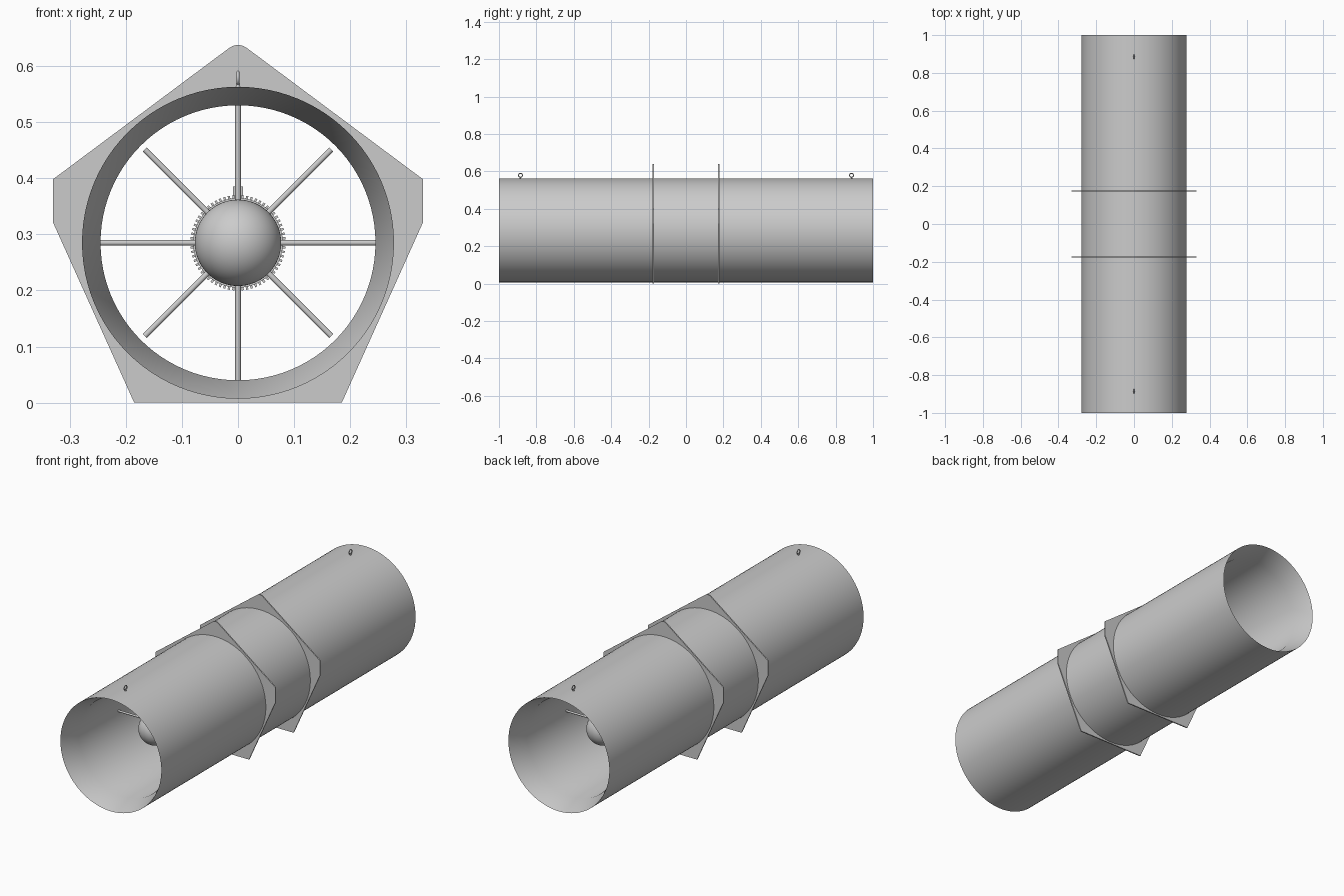
import bpy, bmesh, math
from mathutils import Vector, Matrix

if "Cube" in bpy.data.objects:
    bpy.data.objects.remove(bpy.data.objects["Cube"])

CZ = 0.285  # height of the duct axis


def make_object(name, bm, smooth=True):
    bmesh.ops.recalc_face_normals(bm, faces=bm.faces)
    mesh = bpy.data.meshes.new(name)
    bm.to_mesh(mesh)
    bm.free()
    ob = bpy.data.objects.new(name, mesh)
    bpy.context.collection.objects.link(ob)
    if smooth:
        bpy.ops.object.select_all(action='DESELECT')
        ob.select_set(True)
        bpy.context.view_layer.objects.active = ob
        bpy.ops.object.shade_smooth_by_angle(angle=math.radians(30))
    return ob


def lathe(name, profile, closed, steps=96):
    """Spin (radius, y) points around the duct axis."""
    bm = bmesh.new()
    vs = [bm.verts.new((r, y, CZ)) for r, y in profile]
    edges = [bm.edges.new(p) for p in zip(vs, vs[1:])]
    if closed:
        edges.append(bm.edges.new((vs[-1], vs[0])))
    bmesh.ops.spin(bm, geom=vs + edges, cent=(0, 0, CZ), axis=(0, 1, 0),
                   angle=math.tau, steps=steps)
    bmesh.ops.remove_doubles(bm, verts=bm.verts, dist=1e-5)
    return make_object(name, bm)


def rods(name, y, r0, r1, radius, angles):
    """Radial round bars standing between two radii."""
    bm = bmesh.new()
    for a in angles:
        d = Vector((math.cos(a), 0, math.sin(a)))
        m = Matrix.Translation(Vector((0, y, CZ)) + d * (r0 + r1) / 2)
        m = m @ d.to_track_quat('Z', 'Y').to_matrix().to_4x4()
        bmesh.ops.create_cone(bm, cap_ends=True, segments=16, radius1=radius,
                              radius2=radius, depth=r1 - r0, matrix=m)
    return make_object(name, bm)


def box(bm, size, matrix):
    bmesh.ops.create_cube(bm, size=1, matrix=matrix @ Matrix.Diagonal((*size, 1)))


# Double-walled duct with flared mouths
lathe("duct", [(0.278, -1), (0.278, 1), (0.245, 0.9), (0.245, -0.9)], True)

# Central hub with domed ends
R, E = 0.077, 0.65
dome = [(R * math.sin(t * math.pi / 32), -E - R * math.cos(t * math.pi / 32))
        for t in range(17)]
lathe("hub", dome + [(r, -y) for r, y in reversed(dome)], False, 64)

# Motor body, cooling fins and terminal box
lathe("motor", [(0, -0.35), (0.08, -0.35), (0.08, 0.35), (0, 0.35)], False, 64)
bm = bmesh.new()
for i in range(64):
    m = Matrix.Translation((0, 0, CZ)) @ Matrix.Rotation(math.tau * i / 64, 4, 'Y')
    box(bm, (0.004, 0.6, 0.008), m @ Matrix.Translation((0, 0, 0.081)))
make_object("motor_fins", bm, False)
bm = bmesh.new()
box(bm, (0.017, 0.1, 0.03), Matrix.Translation((0, 0, 0.37)))
make_object("terminal_box", bm, False)

# Mounting flange outline: clipped pentagon with a rounded top
half = [(0.185, 0), (0.33, 0.322), (0.33, 0.398), (0.016, 0.632), (0.009, 0.636)]
outline = half + [(0, 0.638)] + [(-x, z) for x, z in reversed(half)]
hole = [(0.274 * math.cos(math.tau * i / 96), CZ + 0.274 * math.sin(math.tau * i / 96))
        for i in range(96)]

for s, side in ((-1, "front"), (1, "back")):
    # Flange plate
    bm = bmesh.new()
    edges = []
    for loop in (outline, hole):
        vs = [bm.verts.new((x, s * 0.175 - 0.003, z)) for x, z in loop]
        edges += [bm.edges.new((vs[i - 1], vs[i])) for i in range(len(vs))]
    bmesh.ops.triangle_fill(bm, edges=edges, use_beauty=True)
    ext = bmesh.ops.extrude_face_region(bm, geom=list(bm.faces), use_keep_orig=True)
    bmesh.ops.translate(bm, vec=(0, 0.006, 0),
                        verts=[v for v in ext["geom"] if isinstance(v, bmesh.types.BMVert)])
    make_object(side + "_flange", bm, False)

    # Hub supports and rotor arms
    q = math.pi / 2
    rods(side + "_supports", s * 0.59, 0.07, 0.247, 0.005, [i * q for i in range(4)])
    rods(side + "_rotor_arms", s * 0.45, 0.07, 0.235, 0.005, [(i + 0.5) * q for i in range(4)])

    # Lifting eye on a short stud
    bpy.ops.mesh.primitive_torus_add(major_radius=0.0105, minor_radius=0.0025,
                                     major_segments=32, minor_segments=10,
                                     location=(0, s * 0.885, 0.579),
                                     rotation=(0, math.pi / 2, 0))
    bpy.context.object.name = side + "_lifting_eye"
    bpy.ops.object.shade_smooth()
    bm = bmesh.new()
    bmesh.ops.create_cone(bm, cap_ends=True, segments=16, radius1=0.005, radius2=0.003,
                          depth=0.012, matrix=Matrix.Translation((0, s * 0.885, 0.564)))
    make_object(side + "_eye_stud", bm)
